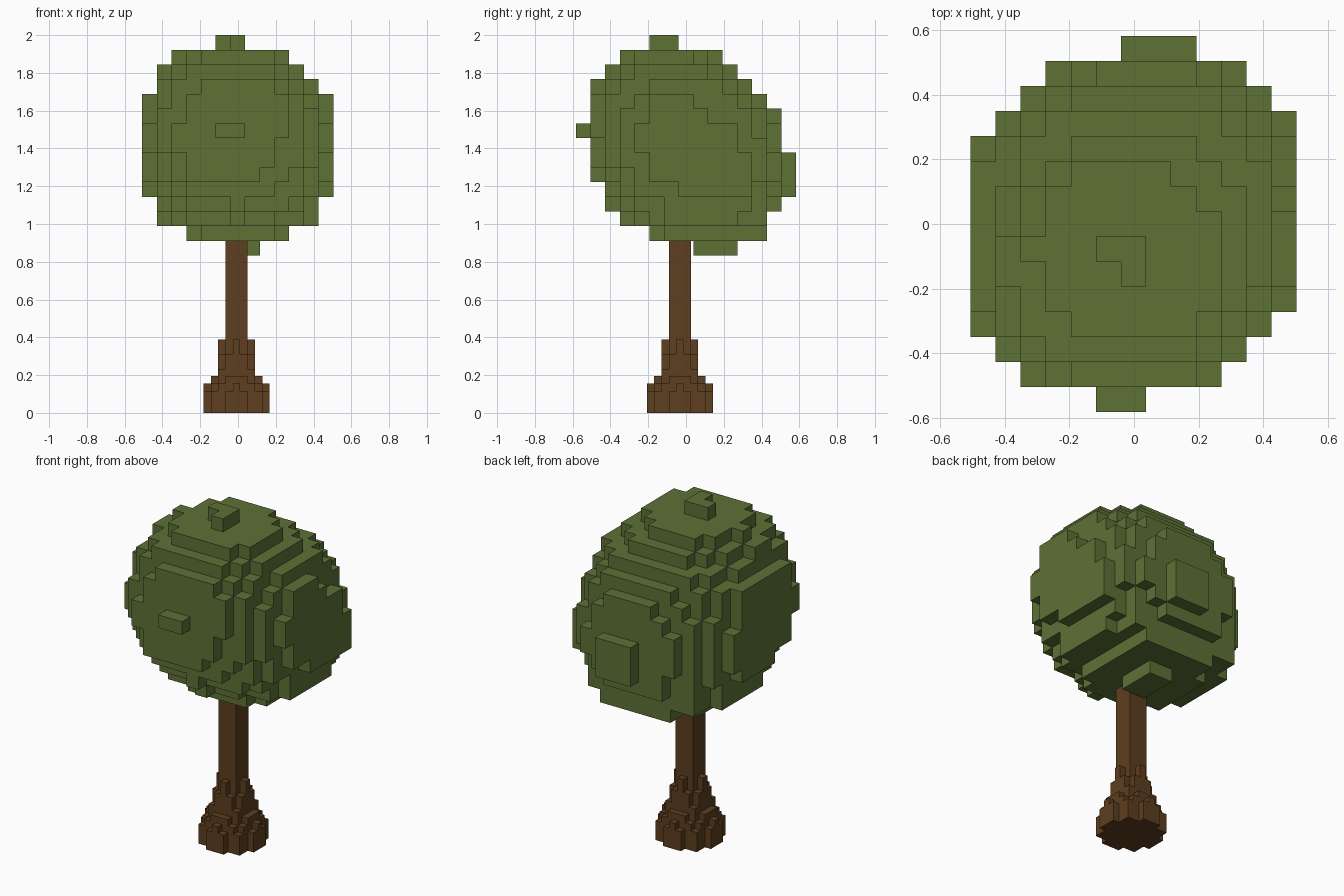
import bpy
import bmesh
from itertools import product
from mathutils import Matrix, Vector

if "Cube" in bpy.data.objects:
    bpy.data.objects.remove(bpy.data.objects["Cube"], do_unlink=True)


def make_material(name, color):
    mat = bpy.data.materials.new(name)
    mat.use_nodes = True
    mat.diffuse_color = (*color, 1)
    mat.node_tree.nodes["Principled BSDF"].inputs["Base Color"].default_value = (*color, 1)
    return mat


def block(xs, ys, zs):
    """Set of grid cells, each range given as (first, last)."""
    return set(product(*(range(a, b + 1) for a, b in (xs, ys, zs))))


def voxel_object(name, cells, size, origin, mat):
    """Closed shell around a set of cubic cells."""
    bm = bmesh.new()
    corners = {}

    def corner(key):
        if key not in corners:
            corners[key] = bm.verts.new(Vector(origin) + size * Vector(key))
        return corners[key]

    for cell in cells:
        for axis, side in product(range(3), (0, 1)):
            neighbour = list(cell)
            neighbour[axis] += 2 * side - 1
            if tuple(neighbour) in cells:
                continue
            u, v = (axis + 1) % 3, (axis + 2) % 3
            loop = []
            for du, dv in ((0, 0), (1, 0), (1, 1), (0, 1)):
                key = list(cell)
                key[axis] += side
                key[u] += du
                key[v] += dv
                loop.append(corner(tuple(key)))
            bm.faces.new(loop if side else loop[::-1])
    mesh = bpy.data.meshes.new(name)
    bm.to_mesh(mesh)
    bm.free()
    mesh.materials.append(mat)
    obj = bpy.data.objects.new(name, mesh)
    bpy.context.collection.objects.link(obj)
    return obj


leaf_green = make_material("leaf green", (0.11, 0.165, 0.036))
bark_brown = make_material("bark brown", (0.11, 0.049, 0.0137))

# Crown: a slightly tilted ellipsoid of blocks, its three flat sides left open
leaf = 0.0778
centre = Vector((5.95, 7.035, 6.93))
spread = Matrix(((48.8, 3.5, -1.5), (3.5, 50.6, -9.8), (-1.5, -9.8, 50.4))).inverted()
crown = set()
for cell in block((0, 11), (2, 13), (1, 12)):
    d = Vector(cell) - centre
    if d.dot(spread @ d) <= 1:
        crown.add(cell)

# Flat sides of the crown, row by row, each backed by one more layer
left_side = ((7, 11), (5, 11), (5, 11), (4, 10), (4, 10), (5, 8), (5, 7))
front_side = ((3, 7), (3, 8), (2, 8), (2, 9), (3, 9), (3, 9), (4, 8))
top_side = ((4, 8), (3, 9), (3, 9), (2, 9), (3, 9), (3, 8), (4, 7))
for row in range(7):
    crown |= block((11, 12), left_side[row], (row + 4, row + 4))
    crown |= block(front_side[row], (1, 2), (row + 5, row + 5))
    crown |= block(top_side[row], (row + 3, row + 3), (12, 13))

# Fuller patches on the right side, the shoulder and the underside
crown |= block((0, 1), (4, 9), (5, 10))
crown |= block((2, 10), (4, 8), (12, 12))
crown |= block((4, 9), (6, 12), (1, 2))
crown |= block((1, 11), (6, 10), (2, 3))
crown |= block((2, 10), (5, 12), (2, 3))

# Small bumps on the front, back, top and bottom of the crown
crown |= block((5, 6), (0, 0), (8, 8))
crown |= block((6, 8), (14, 14), (4, 6))
crown |= block((5, 6), (6, 6), (14, 14)) | {(6, 5, 14)}
crown |= block((6, 7), (8, 10), (0, 0))
voxel_object("crown", crown, leaf, (-0.507, -0.5835, 0.833), leaf_green)

# Trunk: round layers of finer blocks, flared at the foot
bark = leaf / 2
layers = [18] * 3 + [16, 10, 8] + [5] * 2 + [4] * 2 + [2] * 16
trunk = set()
for z, reach in enumerate(layers):
    for x, y in product(range(-4, 5), repeat=2):
        if x * x + y * y <= reach:
            trunk.add((x, y, z))
voxel_object("trunk", trunk, bark, (-0.027, -0.052, 0), bark_brown)
